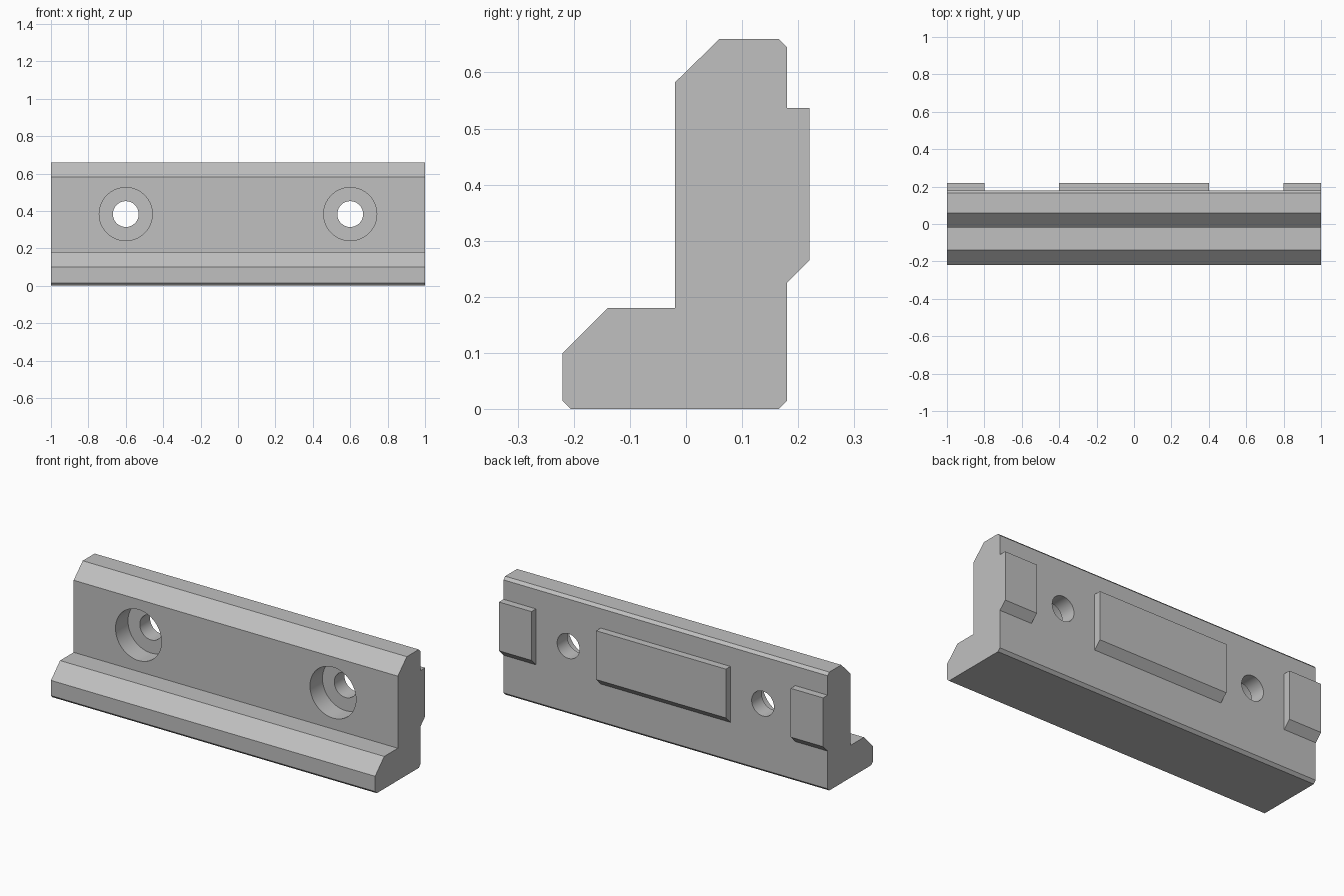
import bpy, bmesh, math

cube = bpy.data.objects.get("Cube")
if cube:
    bpy.data.objects.remove(cube, do_unlink=True)

grey = bpy.data.materials.new("plain_grey")
grey.use_nodes = True
colour = (0.53, 0.53, 0.53, 1)
grey.diffuse_color = colour
grey.node_tree.nodes["Principled BSDF"].inputs["Base Color"].default_value = colour


def extrude_profile(name, profile, x0, x1):
    """Sweep a (y, z) outline along x."""
    bm = bmesh.new()
    face = bm.faces.new([bm.verts.new((x0, y, z)) for y, z in profile])
    swept = bmesh.ops.extrude_face_region(bm, geom=[face])["geom"]
    moved = [v for v in swept if isinstance(v, bmesh.types.BMVert)]
    bmesh.ops.translate(bm, verts=moved, vec=(x1 - x0, 0, 0))
    bmesh.ops.recalc_face_normals(bm, faces=bm.faces)
    mesh = bpy.data.meshes.new(name)
    bm.to_mesh(mesh)
    bm.free()
    mesh.materials.append(grey)
    obj = bpy.data.objects.new(name, mesh)
    bpy.context.collection.objects.link(obj)
    return obj


def combine(target, tool, operation):
    """Apply a boolean and discard the tool."""
    mod = target.modifiers.new("boolean", "BOOLEAN")
    mod.operation, mod.object, mod.solver = operation, tool, "EXACT"
    bpy.context.view_layer.objects.active = target
    bpy.ops.object.modifier_apply(modifier=mod.name)
    bpy.data.objects.remove(tool, do_unlink=True)


def drill(target, x, radius, y0, y1):
    bpy.ops.mesh.primitive_cylinder_add(
        vertices=64, radius=radius, depth=y1 - y0,
        location=(x, (y0 + y1) / 2, HOLE_Z), rotation=(math.pi / 2, 0, 0))
    cutter = bpy.context.object
    cutter.data.materials.append(grey)
    cutter.hide_render = True
    combine(target, cutter, "DIFFERENCE")


HOLE_Z = 0.383

# L-shaped jaw with chamfered edges
jaw = extrude_profile("jaw_body", [
    (-0.205, 0), (0.165, 0), (0.18, 0.015), (0.18, 0.645), (0.165, 0.66),
    (0.06, 0.66), (-0.02, 0.582), (-0.02, 0.18), (-0.14, 0.18),
    (-0.22, 0.1), (-0.22, 0.015)], -1, 1)

# Counterbored screw holes
for x in (-0.6, 0.6):
    drill(jaw, x, 0.142, -0.1, 0.09)
    drill(jaw, x, 0.069, 0.0, 0.3)

# Raised pads on the back, undercut along the lower edge
pad = [(0.18, 0.225), (0.22, 0.265), (0.22, 0.537), (0.18, 0.537)]
for name, x0, x1 in (("right_pad", -1, -0.8), ("middle_pad", -0.4, 0.4), ("left_pad", 0.8, 1)):
    combine(jaw, extrude_profile(name, pad, x0, x1), "UNION")

# Smooth bores, crisp chamfers
bpy.ops.object.select_all(action="DESELECT")
jaw.select_set(True)
bpy.context.view_layer.objects.active = jaw
bpy.ops.object.shade_smooth_by_angle(angle=math.radians(30))
